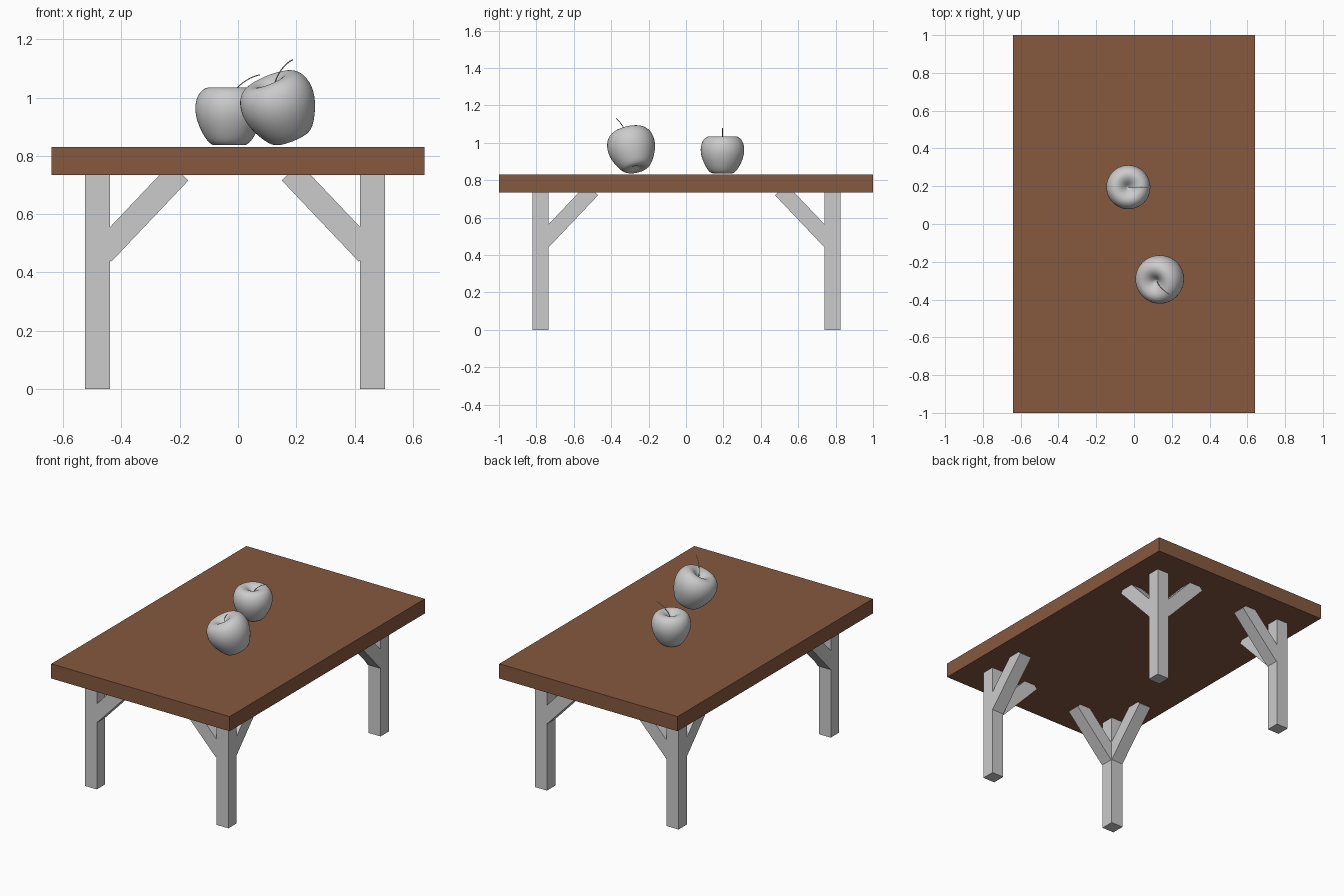
import bpy, bmesh, math
from mathutils import Euler, Matrix, Vector

if "Cube" in bpy.data.objects:
    bpy.data.objects.remove(bpy.data.objects["Cube"])


def material(name, rgb):
    m = bpy.data.materials.new(name)
    m.use_nodes = True
    m.diffuse_color = (*rgb, 1)
    m.node_tree.nodes["Principled BSDF"].inputs["Base Color"].default_value = (*rgb, 1)
    return m


brown = material("brown wood", (0.24, 0.10, 0.05))
grey = material("plain grey", (0.6, 0.6, 0.6))


def finish(name, bm, mat, smooth=False):
    bmesh.ops.recalc_face_normals(bm, faces=bm.faces)
    mesh = bpy.data.meshes.new(name)
    bm.to_mesh(mesh)
    bm.free()
    mesh.materials.append(mat)
    for p in mesh.polygons:
        p.use_smooth = smooth
    ob = bpy.data.objects.new(name, mesh)
    bpy.context.collection.objects.link(ob)
    return ob


def box(name, centre, size, mat, rot=(0, 0, 0)):
    bm = bmesh.new()
    bmesh.ops.create_cube(bm, size=1, matrix=Matrix.Diagonal((*size, 1)))
    ob = finish(name, bm, mat)
    ob.location = centre
    ob.rotation_euler = rot
    return ob


# Table top
TOP, UNDER, W = 0.83, 0.735, 0.085
box("table_top", (0, 0, (TOP + UNDER) / 2), (1.28, 2, TOP - UNDER), brown)

# Legs, each with two diagonal braces running inwards
LENGTH, TILT = 0.384, math.radians(46.5)
along = (LENGTH * math.cos(TILT) - W * math.sin(TILT)) / 2
rise = (LENGTH * math.sin(TILT) + W * math.cos(TILT)) / 2
for sx, side in ((-1, "right"), (1, "left")):
    for sy, end in ((-1, "front"), (1, "back")):
        x, y = -0.01 + sx * 0.472, 0.003 + sy * 0.78
        label = f"{end}_{side}"
        box(f"{label}_leg", (x, y, UNDER / 2), (W, W, UNDER), grey)
        reach = W / 2 + 0.005 + along
        box(f"{label}_cross_brace", (x - sx * reach, y, 0.437 + rise),
            (LENGTH, W, W), grey, (0, sx * TILT, 0))
        box(f"{label}_long_brace", (x, y - sy * (reach - 0.005), 0.441 + rise),
            (W, LENGTH, W), grey, (-sy * TILT, 0, 0))

# Apple outline as radius and height, from base dimple to stem dimple
OUTLINE = [(0, .02), (.02, .01), (.04, .001), (.058, .001), (.075, .014),
           (.094, .045), (.11, .08), (.118, .115), (.117, .145), (.109, .172),
           (.094, .192), (.072, .202), (.05, .199), (.03, .187), (.014, .17), (0, .158)]


def apple(name, location, scale, rot):
    bm = bmesh.new()
    verts = [bm.verts.new((r, 0, z)) for r, z in OUTLINE]
    edges = [bm.edges.new(pair) for pair in zip(verts, verts[1:])]
    bmesh.ops.spin(bm, geom=verts + edges, cent=(0, 0, 0), axis=(0, 0, 1),
                   angle=math.tau, steps=32)
    bmesh.ops.remove_doubles(bm, verts=bm.verts, dist=0.0005)
    body = finish(name, bm, grey, True)
    mod = body.modifiers.new("smooth", "SUBSURF")
    mod.levels = mod.render_levels = 1

    # Thin curved stem
    curve = bpy.data.curves.new(name + "_stem", "CURVE")
    curve.dimensions = "3D"
    curve.bevel_depth = 0.002
    curve.bevel_resolution = 1
    curve.use_fill_caps = True
    spline = curve.splines.new("BEZIER")
    spline.bezier_points.add(1)
    for p, co, handle in zip(spline.bezier_points,
                             ((0, 0, .15), (.105, 0, .243)),
                             ((.005, 0, .19), (.06, 0, .235))):
        p.co = co
        p.handle_left = p.handle_right = handle
    first, last = spline.bezier_points
    first.handle_left = first.co
    last.handle_right = last.co
    curve.materials.append(grey)
    stem = bpy.data.objects.new(name + "_stem", curve)
    bpy.context.collection.objects.link(stem)
    for ob in (body, stem):
        ob.location = location
        ob.scale = (scale,) * 3
        ob.rotation_euler = rot


apple("upright_apple", (-0.03, 0.195, 0.835), 1, (0, 0, 0))
tilt = Matrix.Rotation(math.radians(25), 4, Vector((0.5, -0.86, 0)))
turn = Matrix.Rotation(math.radians(-25), 4, "Z")
apple("leaning_apple", (0.186, -0.264, 0.86), 1.1, (tilt @ turn).to_euler())
